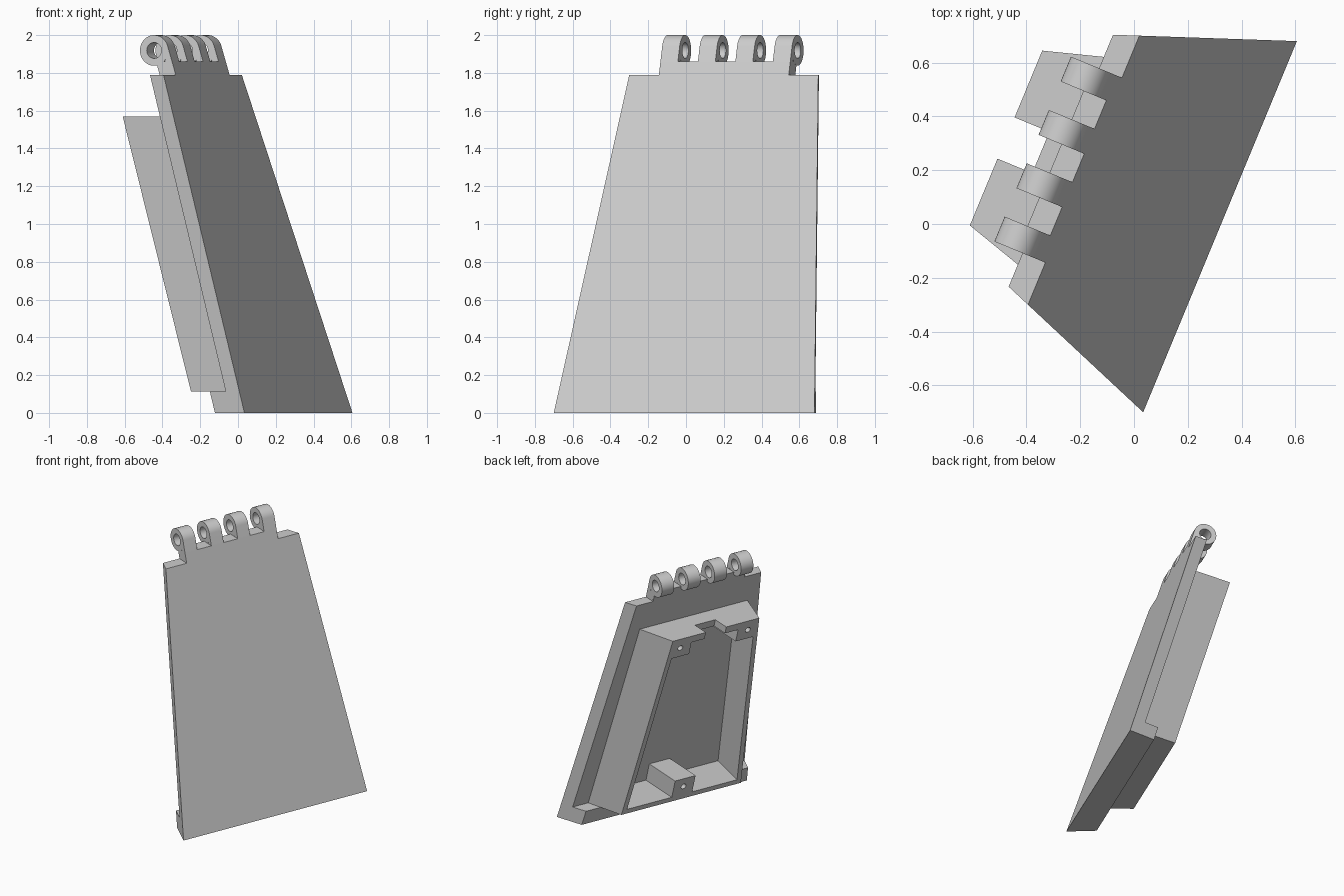
import bpy, bmesh, math
from mathutils import Matrix, Vector

cube = bpy.data.objects.get("Cube")
if cube:
    bpy.data.objects.remove(cube, do_unlink=True)

grey = bpy.data.materials.new("plain_grey")
grey.use_nodes = True
grey.diffuse_color = (0.61, 0.61, 0.61, 1)
grey.node_tree.nodes["Principled BSDF"].inputs["Base Color"].default_value = (0.61, 0.61, 0.61, 1)

LEAN = 0.3067          # backward lean of the panel per unit of height
TOP = 1.79             # height of the panel
RIM = 0.38             # depth of the housing rim behind the front face
THICK = 0.092          # thickness of the panel
FLOOR = 0.05           # depth of the cavity floor behind the front face
INSIDE = 0.03          # depth at which added parts start within the panel
STEP = 0.113           # top of the foot, bottom of the housing
PLACE = Matrix.Translation((0.32, -0.01, 0)) @ Matrix.Rotation(math.radians(67.5), 4, "Z")


def point(u, off, z):
    """Across, depth behind the leaning front face, height."""
    return PLACE @ Vector((u, off + LEAN * z, z))


def loft(name, ring_a, ring_b):
    """Closed solid between two matching rings of points."""
    bm = bmesh.new()
    a = [bm.verts.new(p) for p in ring_a]
    b = [bm.verts.new(p) for p in ring_b]
    bm.faces.new(a)
    bm.faces.new(b)
    for i in range(len(a)):
        j = (i + 1) % len(a)
        bm.faces.new((a[i], a[j], b[j], b[i]))
    bmesh.ops.recalc_face_normals(bm, faces=bm.faces)
    mesh = bpy.data.meshes.new(name)
    bm.to_mesh(mesh)
    bm.free()
    mesh.materials.append(grey)
    obj = bpy.data.objects.new(name, mesh)
    bpy.context.collection.objects.link(obj)
    return obj


def slab(name, z0, z1, off0, off1, right, left=None):
    """Leaning block; its side limits are functions of height and depth."""
    left = left or (lambda z, off: -right(z, off))

    def ring(z):
        return [point(left(z, off0), off0, z), point(right(z, off0), off0, z),
                point(right(z, off1), off1, z), point(left(z, off1), off1, z)]
    return loft(name, ring(z0), ring(z1))


def hole(u, z, r=0.02, n=24):
    """Screw hole cutter entering from the rim."""
    turns = [math.tau * i / n for i in range(n)]
    rings = [[point(u + r * math.cos(t), off, z + r * math.sin(t)) for t in turns]
             for off in (0.22, 0.5)]
    return loft("hole", *rings)


def combine(obj, other, operation):
    other.hide_render = True
    mod = obj.modifiers.new("combine", "BOOLEAN")
    mod.operation = operation
    mod.solver = "EXACT"
    mod.object = other
    bpy.context.view_layer.objects.active = obj
    bpy.ops.object.modifier_apply(modifier=mod.name)
    bpy.data.objects.remove(other, do_unlink=True)


# The outer side walls of the panel and the housing stand upright
def panel_half(z, off):
    return 0.747 - 0.3743 * (off + LEAN * z)


def box_half(z, off):
    return 0.352 + 0.3 * (0.861 - off - LEAN * z)


def cavity_half(z, off):
    return box_half(z, RIM) - 0.035 + 0.17 * (RIM - off)


# Main panel with its thicker foot and the housing on its back
panel = slab("panel", 0, TOP, 0, THICK, panel_half)
combine(panel, slab("foot", 0, STEP, INSIDE, 0.2, panel_half), "UNION")
combine(panel, slab("housing", STEP, 1.57, INSIDE, RIM, box_half), "UNION")

# Cavity, and the notch through the top wall
combine(panel, slab("cavity", 0.15, 1.515, FLOOR, RIM + 0.1, cavity_half), "DIFFERENCE")
combine(panel, slab("notch", 1.49, 1.65, RIM - 0.14, RIM + 0.1, lambda z, off: 0.083), "DIFFERENCE")

# Screw tabs in the upper corners
for side, label in ((1, "left"), (-1, "right")):
    def outer(z, off):
        return side * cavity_half(z, off)

    def inner(z, off):
        return side * 0.19
    tab = slab(label + "_screw_tab", 1.415, 1.515, FLOOR, RIM, outer, inner)
    combine(tab, hole(side * 0.275, 1.49), "DIFFERENCE")

# Screw boss at the bottom centre
boss = slab("screw_boss", 0.15, 0.29, FLOOR, RIM, lambda z, off: 0.083)
combine(boss, hole(0, 0.22), "DIFFERENCE")

# Hinge strip and knuckles
slab("hinge_strip", TOP, 1.86, 0, THICK, lambda z, off: 0.372)
R = 0.081
AXIS_Z = 2 - R
tilt = math.atan(LEAN)
axis_y = LEAN * AXIS_Z + R / math.cos(tilt)
profile = [(LEAN * TOP, TOP)]
start, end, steps = math.pi - tilt, math.radians(-145), 36
for i in range(steps + 1):
    t = start + (end - start) * i / steps
    profile.append((axis_y + R * math.cos(t), AXIS_Z + R * math.sin(t)))
profile.append((LEAN * TOP + THICK, TOP))
bore = [(axis_y + 0.042 * math.cos(math.tau * i / 32), AXIS_Z + 0.042 * math.sin(math.tau * i / 32))
        for i in range(32)]


def along(shape, u):
    return [PLACE @ Vector((u, y, z)) for y, z in shape]


for k in range(4):
    u = -0.372 + k * 0.2147
    knuckle = loft(f"hinge_knuckle_{k + 1}", along(profile, u), along(profile, u + 0.1))
    combine(knuckle, loft("bore", along(bore, u - 0.05), along(bore, u + 0.15)), "DIFFERENCE")
    bpy.ops.object.select_all(action="DESELECT")
    knuckle.select_set(True)
    bpy.context.view_layer.objects.active = knuckle
    bpy.ops.object.shade_smooth_by_angle(angle=math.radians(30))
